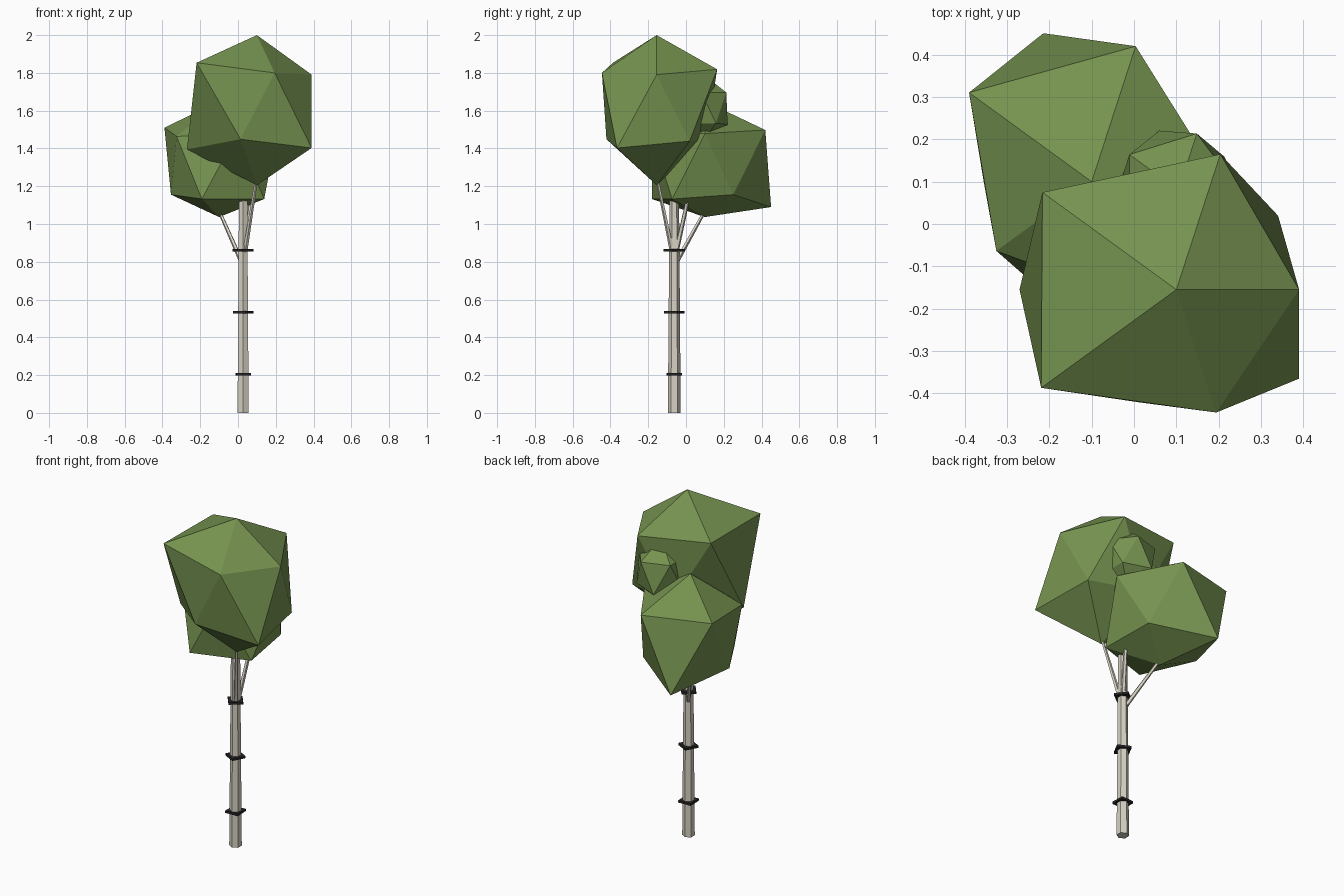
import bpy, bmesh, math
from mathutils import Vector

if "Cube" in bpy.data.objects:
    bpy.data.objects.remove(bpy.data.objects["Cube"])


def material(name, rgb):
    m = bpy.data.materials.new(name)
    m.diffuse_color = (*rgb, 1)
    m.use_nodes = True
    m.node_tree.nodes["Principled BSDF"].inputs["Base Color"].default_value = m.diffuse_color
    return m


leaf = material("leaf_green", (0.18, 0.29, 0.08))
bark = material("pale_bark", (0.68, 0.64, 0.55))
dark = material("dark_bark", (0.02, 0.018, 0.018))


def finish(name, bm, mat):
    me = bpy.data.meshes.new(name)
    bm.to_mesh(me)
    bm.free()
    me.materials.append(mat)
    ob = bpy.data.objects.new(name, me)
    bpy.context.collection.objects.link(ob)
    return ob


def clump(name, centre, radii, stretch):
    """Icosahedron with each corner pushed in or out along its own direction.
    Radii run bottom, lower ring, upper ring, top; rings anticlockwise from +x."""
    bm = bmesh.new()
    bmesh.ops.create_icosphere(bm, subdivisions=1, radius=1)
    order = sorted(bm.verts, key=lambda v: (
        round(v.co.z, 2), (math.atan2(v.co.y, v.co.x) + 0.01) % math.tau))
    for v, r in zip(order, radii):
        v.co *= r
        v.co.z *= stretch
        v.co += Vector(centre)
    finish(name, bm, leaf)


def limb(name, a, b, r1, r2, sides, mat=bark):
    """Tapered prism from a to b."""
    a, b = Vector(a), Vector(b)
    bm = bmesh.new()
    bmesh.ops.create_cone(bm, cap_ends=True, segments=sides, radius1=r1,
                          radius2=r2, depth=(b - a).length)
    ob = finish(name, bm, mat)
    ob.location = (a + b) / 2
    ob.rotation_euler = (b - a).to_track_quat('Z', 'Y').to_euler()
    if abs(a.x - b.x) + abs(a.y - b.y) < 1e-6:
        ob.rotation_euler = (0, 0, 0)


# Leaf clumps
clump("front_leaves", (0.10, -0.155, 1.617),
      [.343, .332, .31, .414, .313, .40, .324, .376, .437, .441, .341, .319], 1.2)
clump("back_leaves", (-0.10, 0.10, 1.303),
      [.23, .285, .412, .285, .33, .33, .34, .376, .40, .311, .33, .30], 1.157)
clump("small_leaves", (0.105, 0.08, 1.613),
      [.163, .15, .165, .16, .16, .16, .16, .157, .16, .16, .16, .16], 1.18)

# Trunk and branches
TX, TY = 0.027, -0.062
limb("trunk", (TX, TY, 0), (TX, TY, 1.3), 0.034, 0.024, 6)
limb("front_branch", (0.035, -0.07, 0.84), (0.10, -0.155, 1.25), 0.013, 0.008, 5)
limb("back_branch", (0.015, -0.045, 0.81), (-0.10, 0.10, 1.07), 0.013, 0.009, 5)
limb("small_branch", (0.035, -0.05, 0.86), (0.105, 0.08, 1.45), 0.013, 0.008, 5)

# Dark bark bands: thin square plates turned round the trunk
for i, (z, turn) in enumerate([(0.205, 2), (0.533, -28), (0.862, 38)]):
    bm = bmesh.new()
    bmesh.ops.create_cube(bm, size=1)
    band = finish(f"bark_band_{i + 1}", bm, dark)
    band.scale = (0.08, 0.08, 0.013)
    band.location = (TX, TY, z)
    band.rotation_euler.z = math.radians(turn)
